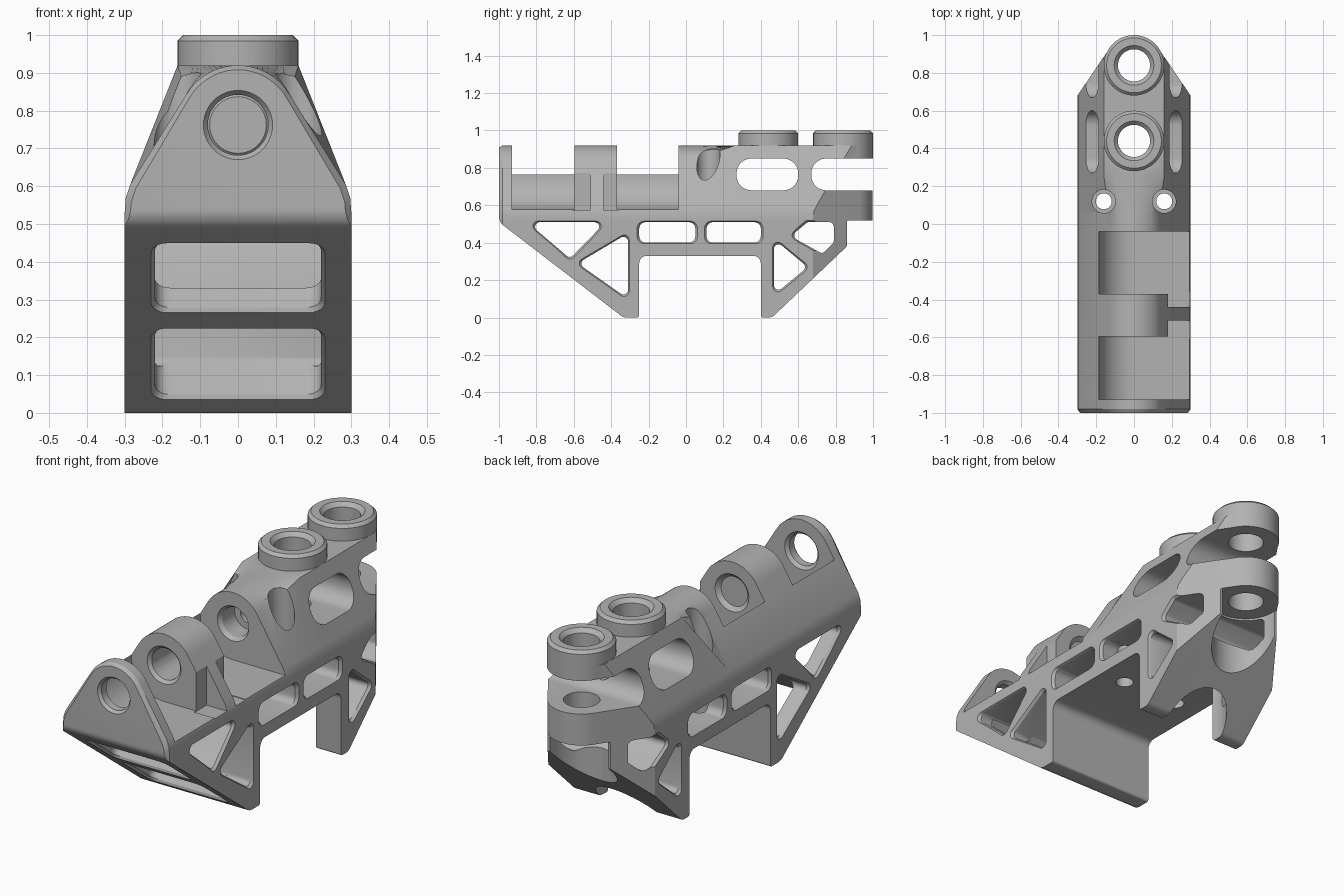
import bpy, bmesh, math
from mathutils import Vector

if "Cube" in bpy.data.objects:
    bpy.data.objects.remove(bpy.data.objects["Cube"], do_unlink=True)

grey = bpy.data.materials.new("satin_grey")
grey.use_nodes = True
grey.diffuse_color = (0.45, 0.45, 0.45, 1)
grey.node_tree.nodes["Principled BSDF"].inputs["Base Color"].default_value = (0.45, 0.45, 0.45, 1)


def loft(name, rings):
    """Closed solid through rings of equal point count."""
    bm = bmesh.new()
    loops = [[bm.verts.new(p) for p in ring] for ring in rings]
    n = len(loops[0])
    for a, b in zip(loops, loops[1:]):
        for i in range(n):
            j = (i + 1) % n
            bm.faces.new((a[i], a[j], b[j], b[i]))
    bm.faces.new(loops[0])
    bm.faces.new(loops[-1])
    bmesh.ops.recalc_face_normals(bm, faces=bm.faces)
    mesh = bpy.data.meshes.new(name)
    bm.to_mesh(mesh)
    bm.free()
    mesh.materials.append(grey)
    ob = bpy.data.objects.new(name, mesh)
    bpy.context.scene.collection.objects.link(ob)
    return ob


def place(axis, p, t):
    u, v = p
    return {"X": (t, u, v), "Y": (u, t, v), "Z": (u, v, t)}[axis]


def prism(name, axis, pts, a, b):
    return loft(name, [[place(axis, p, t) for p in pts] for t in (a, b)])


def arc(cx, cy, r, a0, a1, n=24):
    return [(cx + r * math.cos(math.radians(a0 + (a1 - a0) * i / n)),
             cy + r * math.sin(math.radians(a0 + (a1 - a0) * i / n))) for i in range(n + 1)]


def revolve(name, axis, centre, profile):
    """Stack of (radius, position) circles along an axis."""
    return loft(name, [[place(axis, p, t) for p in arc(*centre, r, 0, 360, 48)[:-1]]
                       for r, t in profile])


def rounded(pts, r, n=6):
    """Polygon with filleted corners; r is one radius or one per corner."""
    out = []
    for i, p in enumerate(pts):
        rad = r[i] if isinstance(r, list) else r
        p = Vector(p)
        if rad == 0:
            out.append(p)
            continue
        a = (Vector(pts[i - 1]) - p).normalized()
        b = (Vector(pts[(i + 1) % len(pts)]) - p).normalized()
        half = a.angle(b) / 2
        c = p + (a + b).normalized() * rad / math.sin(half)
        reach = rad / math.tan(half)
        s, e = p + a * reach - c, p + b * reach - c
        out += [c + s.slerp(e, k / n).normalized() * rad for k in range(n + 1)]
    return out


def box(u0, u1, v0, v1):
    return [(u0, v0), (u1, v0), (u1, v1), (u0, v1)]


def flare(pts, d):
    c = sum((Vector(p) for p in pts), Vector((0, 0))) / len(pts)
    return [Vector(p) + (Vector(p) - c).normalized() * d for p in pts]


def side_window(pts):
    """Through window across the body with chamfered rims."""
    big = flare(pts, 0.03)
    rings = [(-0.32, big), (-0.287, pts), (0.287, pts), (0.32, big)]
    return loft("window_cutter", [[place("X", p, t) for p in q] for t, q in rings])


# Main body: lofted from an arched front section to a flat-topped rear section
BORE_Z = 0.762
low = [(0.3, -0.1), (0.3, 0.53), (0.297, 0.57), (0.285, 0.605)]
mirror_low = [(-x, z) for x, z in reversed(low)]
steps = 24
arched = low + arc(0, 0.76, 0.16, 32, 148, steps) + mirror_low
flat = low + [(0.16 - 0.32 * i / steps, 0.92) for i in range(steps + 1)] + mirror_low
inset = [(x * 0.95, z - 0.012) for x, z in arched]
body = loft("bracket_body", [[place("Y", p, y) for p in sec] for y, sec in
                             ((-1, inset), (-0.98, arched), (0.06, arched), (0.26, flat), (1.1, flat))])


def combine(tool, op="DIFFERENCE"):
    m = body.modifiers.new("cut", "BOOLEAN")
    m.operation, m.object, m.solver = op, tool, "EXACT"
    bpy.context.view_layer.update()
    deps = bpy.context.evaluated_depsgraph_get()
    mesh = bpy.data.meshes.new_from_object(body.evaluated_get(deps))
    body.modifiers.clear()
    body.data = mesh
    bpy.data.objects.remove(tool, do_unlink=True)


# Side outline with the two feet, and tapered plan outline
outline = [(-0.9995, 1.2), (-0.9995, 0.51), (-0.335, 0), (-0.25, 0), (-0.25, 0.33), (0.4, 0.33),
           (0.4, 0), (0.46, 0), (0.86, 0.38), (0.86, 0.52), (1.2, 0.52), (1.2, 1.2)]
radii = [0, 0.06, 0.06, 0.012, 0.04, 0.04, 0.012, 0.05, 0.01, 0.01, 0, 0]
combine(prism("side_outline", "X", rounded(outline, radii), -0.5, 0.5), "INTERSECT")
plan = [(-0.4, -1.2), (0.4, -1.2), (0.4, 0.5), (0.32, 0.65)]
plan += arc(0, 0.84, 0.158, 34, 146) + [(-0.32, 0.65), (-0.4, 0.5)]
combine(prism("plan_outline", "Z", plan, -0.5, 1.5), "INTERSECT")

# Raised round bosses on the rear top
for y, z in ((0.44, 0.88), (0.84, 0.8)):
    combine(revolve("boss", "Z", (0, y), [(0.16, z), (0.16, 0.985), (0.145, 1)]), "UNION")

# Two hinge pockets, open on one side, with a thin rib beside the middle lug
pocket = [(-0.185, 1.1)] + arc(0, BORE_Z, 0.185, 180, 270, 16) + [(0.4, BORE_Z - 0.185), (0.4, 1.1)]
for y0, y1, r0, r1 in ((-0.93, -0.595, -0.61, -0.51), (-0.37, -0.04, -0.44, -0.36)):
    combine(prism("pocket_cutter", "Y", pocket, y0, y1))
    combine(prism("rib_cutter", "Y", box(0.18, 0.42, 0.574, 1.12), r0, r1))

# Hinge pin bore, with chamfered mouths, then a smaller through hole
pin = (0, BORE_Z)
combine(revolve("pin_cutter", "Y", pin, [(0.1, -1.01), (0.08, -0.985), (0.08, -0.2)]))
for y, s in ((-0.93, -1), (-0.595, 1), (-0.37, -1)):
    combine(revolve("chamfer_cutter", "Y", pin, [(0.075, y + 0.02 * s), (0.1, y - 0.005 * s)]))
combine(revolve("counterbore_cutter", "Y", pin, [(0.095, -0.05), (0.075, -0.02), (0.075, 0.08)]))
combine(revolve("through_cutter", "Y", pin, [(0.042, 0.0), (0.042, 0.78)]))

# Clevis slot and vertical bores at the rear, relieved from below
combine(prism("slot_cutter", "X", rounded(box(0.67, 1.4, 0.68, 0.85), 0.08, 10), -0.5, 0.5))
for y, relief_top in ((0.44, 0.37), (0.84, 0.52)):
    combine(revolve("vertical_bore", "Z", (0, y), [(0.085, -0.1), (0.085, 0.98), (0.11, 1.005)]))
    combine(revolve("relief_cutter", "Z", (0, y), [(0.165, -0.12), (0.165, relief_top)]))

# Screw holes with access recesses in the sloped shoulders
for x in (-0.16, 0.16):
    combine(revolve("screw_cutter", "Z", (x, 0.12), [(0.042, 0.2), (0.042, 1.1)]))
    combine(revolve("recess_cutter", "Z", (x, 0.12), [(0.062, 0.6), (0.062, 1.12)]))

# Side windows: large oval, two slots and four truss openings
combine(prism("oval_cutter", "X", rounded(box(0.27, 0.6, 0.68, 0.85), 0.08, 10), -0.5, 0.5))
for y0, y1 in ((-0.25, 0.05), (0.11, 0.4)):
    combine(side_window(rounded(box(y0, y1, 0.4, 0.51), 0.035)))
for tri in ([(-0.85, 0.51), (-0.43, 0.51), (-0.62, 0.315)],
            [(-0.31, 0.45), (-0.31, 0.1), (-0.58, 0.29)],
            [(0.47, 0.42), (0.47, 0.12), (0.65, 0.27)],
            [(0.56, 0.435), (0.65, 0.51), (0.79, 0.51), (0.79, 0.4), (0.73, 0.34)]):
    combine(side_window(rounded(tri, 0.025)))

# Two windows sunk into the sloping front face
origin = Vector((0, -1, 0.51))
along, inward = Vector((0, 0.794, -0.609)), Vector((0, 0.609, 0.794))
for v0, v1 in ((0.107, 0.395), (0.477, 0.773)):
    shape = rounded(box(-0.22, 0.22, v0, v1), 0.04)
    rings = [(-0.02, flare(shape, 0.03)), (0.012, shape), (0.12, shape)]
    combine(loft("front_window", [[origin + Vector((p[0], 0, 0)) + along * p[1] + inward * d
                                   for p in q] for d, q in rings]))

# Smooth curved walls, keep machined edges sharp
bpy.context.view_layer.objects.active = body
body.select_set(True)
bpy.ops.object.shade_smooth_by_angle(angle=math.radians(30))
